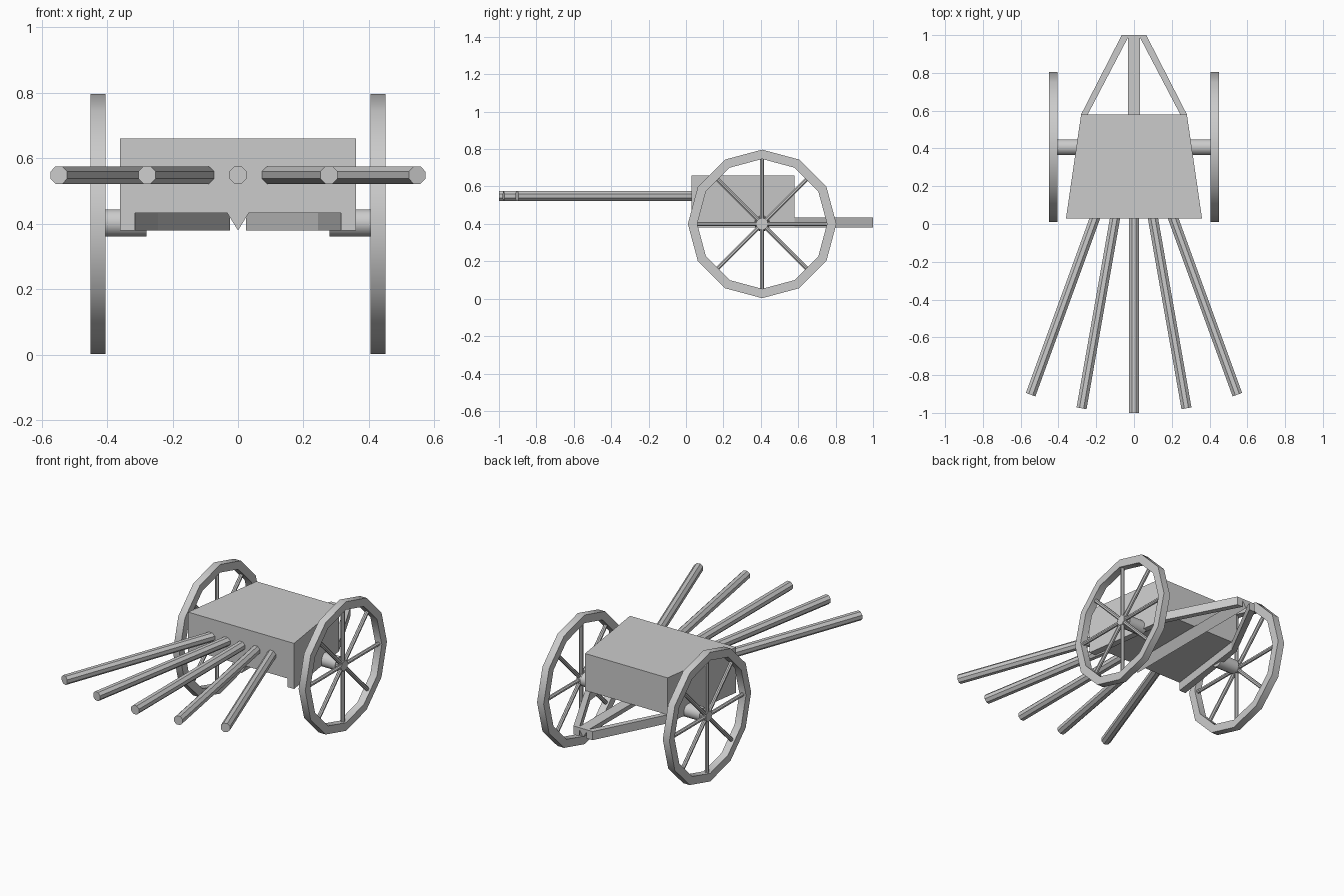
import bpy, bmesh
from math import sin, cos, pi, radians
from mathutils import Vector

if "Cube" in bpy.data.objects:
    bpy.data.objects.remove(bpy.data.objects["Cube"])


def make(name, verts, faces, smooth=None):
    me = bpy.data.meshes.new(name)
    me.from_pydata(verts, [], faces)
    bm = bmesh.new()
    bm.from_mesh(me)
    bmesh.ops.recalc_face_normals(bm, faces=bm.faces)
    bm.to_mesh(me)
    bm.free()
    ob = bpy.data.objects.new(name, me)
    bpy.context.collection.objects.link(ob)
    if smooth:
        bpy.ops.object.select_all(action='DESELECT')
        ob.select_set(True)
        bpy.context.view_layer.objects.active = ob
        bpy.ops.object.shade_smooth_by_angle(angle=radians(smooth))
    return ob


def loft(name, rings, closed=False, smooth=None):
    """Join equal-length rings; cap the ends, or close back to the first ring."""
    n, m = len(rings[0]), len(rings)
    verts = [p for r in rings for p in r]
    faces = [(i * n + j, i * n + (j + 1) % n,
              (i + 1) % m * n + (j + 1) % n, (i + 1) % m * n + j)
             for i in range(m if closed else m - 1) for j in range(n)]
    if not closed:
        faces += [tuple(range(n)), tuple(range((m - 1) * n, m * n))]
    return make(name, verts, faces, smooth)


def prism(name, outline, z0, z1):
    return loft(name, [[(x, y, z) for x, y in outline] for z in (z0, z1)])


def rod(name, a, b, r, sides=8, r2=None, smooth=None):
    a, b = Vector(a), Vector(b)
    q = (b - a).to_track_quat('Z', 'Y')

    def ring(c, rad):
        return [c + q @ Vector((rad * cos((k + .5) * 2 * pi / sides),
                                rad * sin((k + .5) * 2 * pi / sides), 0))
                for k in range(sides)]
    return loft(name, [ring(a, r), ring(b, r if r2 is None else r2)], smooth=smooth)


CY, CZ = 0.407, 0.40   # wheel centre

# Tapered cart body
prism("body", [(-.36, .03), (.36, .03), (.28, .58), (-.28, .58)], .433, .66)

# Triangular centre beam under the body
loft("centre_beam", [[(-.033, y, .433), (.033, y, .433), (0, y, .38)] for y in (.03, 1.0)])

for s, side in ((-1, "left"), (1, "right")):
    # Side rail following the body, then bending in to the tail
    rail = [(.36, .03), (.28, .58), (.065, 1.0), (.025, 1.0), (.245, .58), (.315, .03)]
    rings = [[(s * rail[i][0], rail[i][1], z) for i, z in
              ((k, .38), (k, .433), (5 - k, .433), (5 - k, .38))] for k in range(3)]
    loft("frame_rail_" + side, rings)

    # Axle stub and hub
    rod("axle_" + side, (s * .28, CY, CZ + .003), (s * .405, CY, CZ + .003), .043, 12, smooth=35)
    rod("hub_" + side, (s * .405, CY, CZ), (s * .44, CY, CZ), .04, 8, r2=.032)

    # Twelve-sided rim
    rim = []
    for k in range(12):
        c, d = cos(k * pi / 6), sin(k * pi / 6)
        rim.append([(s * x, CY + r * c, CZ + r * d) for x, r in
                    ((.405, .347), (.45, .347), (.45, .397), (.405, .397))])
    loft("wheel_rim_" + side, rim, closed=True, smooth=35)

    # Eight spokes
    for k in range(8):
        c, d = cos(k * pi / 4), sin(k * pi / 4)
        rod(f"spoke_{side}_{k}", (s * .427, CY, CZ),
            (s * .427, CY + .352 * c, CZ + .352 * d), .012, 8)

# Five barrels fanned out from a point in the body
for k in range(-2, 3):
    a = radians(10 * k)
    d = Vector((sin(a), -cos(a), 0))
    p = Vector((0, .6, .549))
    rod(f"barrel_{k + 3}", p + d * (.54 / cos(a)), p + d * 1.6, .029, 8)
